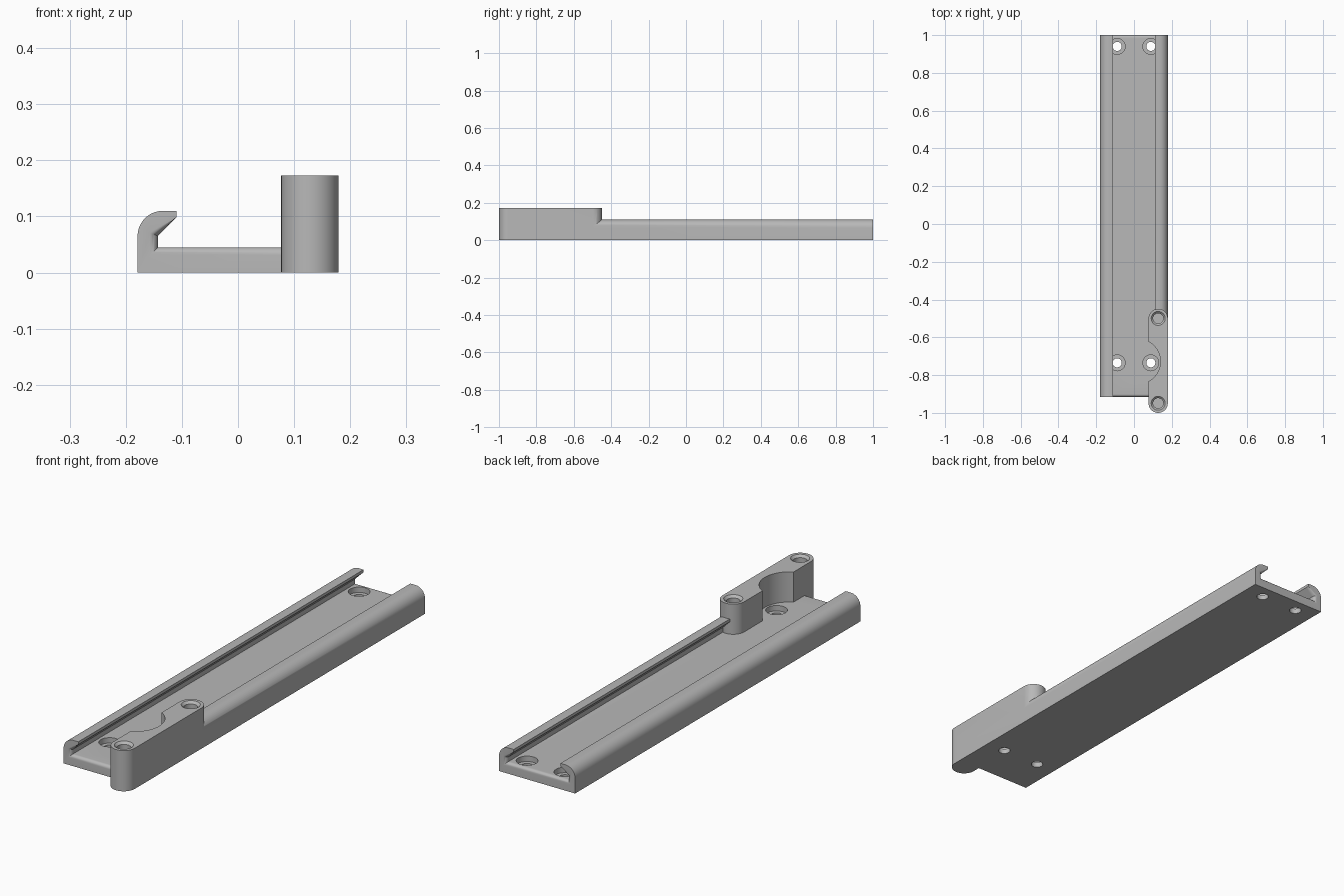
import bpy, bmesh, math

if "Cube" in bpy.data.objects:
    bpy.data.objects.remove(bpy.data.objects["Cube"], do_unlink=True)

HALF_W, FLOOR, RAIL_TOP, BLOCK_TOP = 0.179, 0.045, 0.11, 0.173
FRONT, BACK, ROUND = -0.915, 1.0, 0.014
POST_X, POST_R, POSTS = 0.128, 0.051, (-0.5, -0.949)

grey = bpy.data.materials.new("plain grey")
grey.use_nodes = True
colour = (0.48, 0.48, 0.48, 1)
grey.diffuse_color = colour
grey.node_tree.nodes["Principled BSDF"].inputs["Base Color"].default_value = colour


def loft(name, sections):
    """Closed solid skinned through equal-length rings of points."""
    bm = bmesh.new()
    rings = [[bm.verts.new(p) for p in s] for s in sections]
    for a, b in zip(rings, rings[1:]):
        for i in range(len(a)):
            j = (i + 1) % len(a)
            bm.faces.new((a[i], a[j], b[j], b[i]))
    bm.faces.new(rings[0])
    bm.faces.new(rings[-1])
    bmesh.ops.recalc_face_normals(bm, faces=bm.faces[:])
    mesh = bpy.data.meshes.new(name)
    bm.to_mesh(mesh)
    bm.free()
    mesh.materials.append(grey)
    ob = bpy.data.objects.new(name, mesh)
    bpy.context.collection.objects.link(ob)
    return ob


def turned(name, x, y, profile, n=40):
    """Round solid from (radius, height) steps."""
    angles = [2 * math.pi * i / n for i in range(n)]
    return loft(name, [[(x + r * math.cos(a), y + r * math.sin(a), z) for a in angles]
                       for r, z in profile])


def combine(target, tool, operation):
    mod = target.modifiers.new(operation, "BOOLEAN")
    mod.operation, mod.object, mod.solver = operation, tool, "EXACT"
    bpy.context.view_layer.objects.active = target
    bpy.ops.object.modifier_apply(modifier=mod.name)
    bpy.data.objects.remove(tool, do_unlink=True)


def channel_section(y, d):
    """C-shaped section; d opens the channel at its rounded mouths."""
    r = 0.045
    half = [(HALF_W, 0)]
    for i in range(11):
        a = math.pi / 2 * i / 10
        half.append((HALF_W - r + r * math.cos(a), RAIL_TOP - r + r * math.sin(a)))
    half += [(0.11, RAIL_TOP), (0.11, 0.098), (0.143 + d, 0.065 + d * 0.41),
             (0.143 + d, FLOOR - d)]
    return [(x, y, z) for x, z in half] + [(-x, y, z) for x, z in reversed(half)]


# Channel with overhanging side rails and rounded mouths
steps = [math.pi / 2 * i / 8 for i in range(9)]
mouth = [(ROUND * (1 - math.cos(a)), ROUND * (1 - math.sin(a))) for a in steps]
body = loft("slide_channel",
            [channel_section(FRONT + s, d) for s, d in mouth] +
            [channel_section(BACK - s, d) for s, d in reversed(mouth)])

# Tall round-ended block at the front left corner
outline = []
for y, start in zip(POSTS, (0, math.pi)):
    for i in range(25):
        a = start + math.pi * i / 24
        outline.append((POST_X + POST_R * math.cos(a), y + POST_R * math.sin(a)))
block = loft("end_block", [[(x, y, z) for x, y in outline] for z in (0, BLOCK_TOP)])
combine(body, block, "UNION")

# Curved clearance in the block
combine(body, turned("clearance_cutter", 0.021, -0.728,
                     [(0.119, FLOOR), (0.119, 0.2)], 72), "DIFFERENCE")

# Blind holes with chamfered rims in the block
for y in POSTS:
    combine(body, turned("post_hole_cutter", POST_X, y,
                         [(0.027, FLOOR), (0.027, 0.163), (0.037, BLOCK_TOP),
                          (0.037, 0.19)]), "DIFFERENCE")

# Counterbored mounting holes in the floor
for y in (0.94, -0.735):
    for x in (-0.089, 0.089):
        combine(body, turned("mount_hole_cutter", x, y,
                             [(0.024, -0.02), (0.024, 0.022), (0.042, 0.022),
                              (0.042, 0.05)]), "DIFFERENCE")

bpy.ops.object.select_all(action="DESELECT")
body.select_set(True)
bpy.context.view_layer.objects.active = body
bpy.ops.object.shade_smooth_by_angle(angle=math.radians(30))
